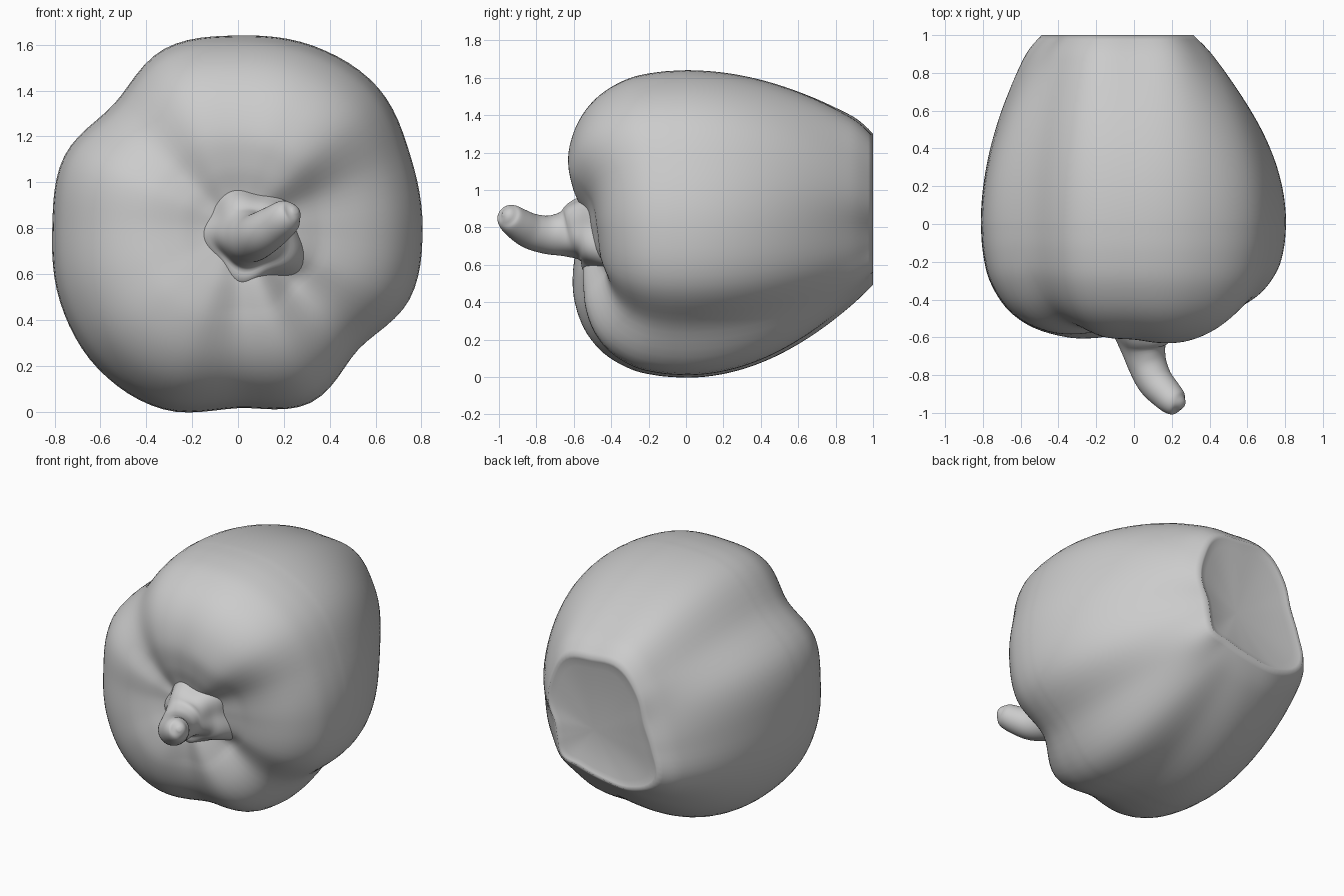
import bpy, bmesh, math
from mathutils import Vector

if "Cube" in bpy.data.objects:
    bpy.data.objects.remove(bpy.data.objects["Cube"])

N = 96  # points around each ring


def around(values, i):
    """Smooth periodic interpolation of evenly spaced control values."""
    n = len(values)
    f = i / N * n
    k = int(f)
    t = f - k
    a, b, c, d = (values[(k + j) % n] for j in (-1, 0, 1, 2))
    return 0.5 * (2*b + (c - a)*t + (2*a - 5*b + 4*c - d)*t*t + (3*b - a - 3*c + d)*t**3)


def along(points, u):
    """Catmull-Rom through a list of tuples, u in 0..1."""
    n = len(points) - 1
    f = min(u * n, n - 1e-6)
    k = int(f)
    t = f - k
    p = [points[min(max(k + j, 0), n)] for j in (-1, 0, 1, 2)]
    return [0.5 * (2*b + (c - a)*t + (2*a - 5*b + 4*c - d)*t*t + (3*b - a - 3*c + d)*t**3)
            for a, b, c, d in zip(*p)]


def loft(name, rings):
    """Skin closed rings and close both ends with a centre point."""
    bm = bmesh.new()
    rows = [[bm.verts.new(p) for p in r] for r in rings]
    for r0, r1 in zip(rows, rows[1:]):
        for i in range(N):
            j = (i + 1) % N
            bm.faces.new((r0[i], r0[j], r1[j], r1[i]))
    for r in (rows[0], rows[-1]):
        c = bm.verts.new(sum((v.co for v in r), Vector()) / N)
        for i in range(N):
            bm.faces.new((r[i], r[(i + 1) % N], c))
    bmesh.ops.recalc_face_normals(bm, faces=bm.faces)
    me = bpy.data.meshes.new(name)
    bm.to_mesh(me)
    bm.free()
    me.shade_smooth()
    ob = bpy.data.objects.new(name, me)
    bpy.context.collection.objects.link(ob)
    return ob


# Lobed outlines every 22.5 degrees, from +x towards +z
widest = [.805, .815, .865, .86, .84, .845, .765, .82, .81, .84, .865, .855, .785, .825, .745, .81]
blossom_end = [.28, .36, .43, .52, .52, .56, .51, .45, .48, .55, .45, .34, .29, .28, .32, .28]
shoulder = [.78, .83, 1.0, 1.03, 1, .98, .90, .95, .95, .97, .99, .97, .88, .88, .70, .75]
# Front profile: (fraction of radius, y)
front = [(1, 0), (.988, -.15), (.945, -.31), (.84, -.46), (.69, -.56), (.5, -.61),
         (.33, -.60), (.2, -.57), (.1, -.55), (.02, -.55)]


def body_ring(radius, y):
    ring = []
    for i in range(N):
        a = 2 * math.pi * i / N
        r = radius(i)
        ring.append((r * math.cos(a), y(i), .8 + r * math.sin(a)))
    return ring


# Pepper body: shallow dimpled back, tapering sides, lobed shoulders into the crown
rings = []
for s in (.04, .2, .4, .6, .8, .9):
    dip = .04 * (1 - s ** 2)
    rings.append(body_ring(lambda i: s * around(blossom_end, i), lambda i: 1 - dip))
for k in range(40, 0, -1):
    y = k / 40
    t = y * y
    soft = 1 - .06 * max(0, (y - .88) / .12) ** 2      # rounds the rear rim
    rings.append(body_ring(lambda i: soft * ((1 - t) * around(widest, i)
                                             + t * around(blossom_end, i)), lambda i: y))
for k in range(46):
    s, y = along(front, k / 45)

    def front_y(i):
        # lobe differences fade out towards the crown centre
        w = min(1, s / .45)
        return y * (1 + w * (around(shoulder, i) - 1))
    rings.append(body_ring(lambda i: s * around(widest, i), front_y))
loft("pepper_body", rings)

# Stem: bent tube (x, y, z, radius) flaring into a ridged calyx
path = [(.045, -.42, .78, .27), (.05, -.51, .78, .225), (.05, -.58, .78, .17),
        (.05, -.65, .765, .122), (.07, -.74, .76, .103), (.11, -.83, .78, .095),
        (.17, -.90, .82, .085), (.215, -.945, .855, .072), (.24, -.963, .87, .045),
        (.25, -.975, .877, .012)]
stem = []
for k in range(41):
    u = k / 40
    x, y, z, r = along(path, u)
    a = Vector(along(path, max(u - .02, 0))[:3])
    b = Vector(along(path, min(u + .02, 1))[:3])
    d = (b - a).normalized()
    side = d.cross(Vector((0, 0, 1))).normalized()
    up = side.cross(d)
    ridge = .13 * max(0, 1 - u / .4)
    ring = []
    for i in range(N):
        q = 2 * math.pi * i / N
        rr = r * (1 + ridge * math.cos(5 * q + .6))
        ring.append(Vector((x, y, z)) + rr * (math.cos(q) * side + math.sin(q) * up))
    stem.append(ring)
loft("stem", stem)
